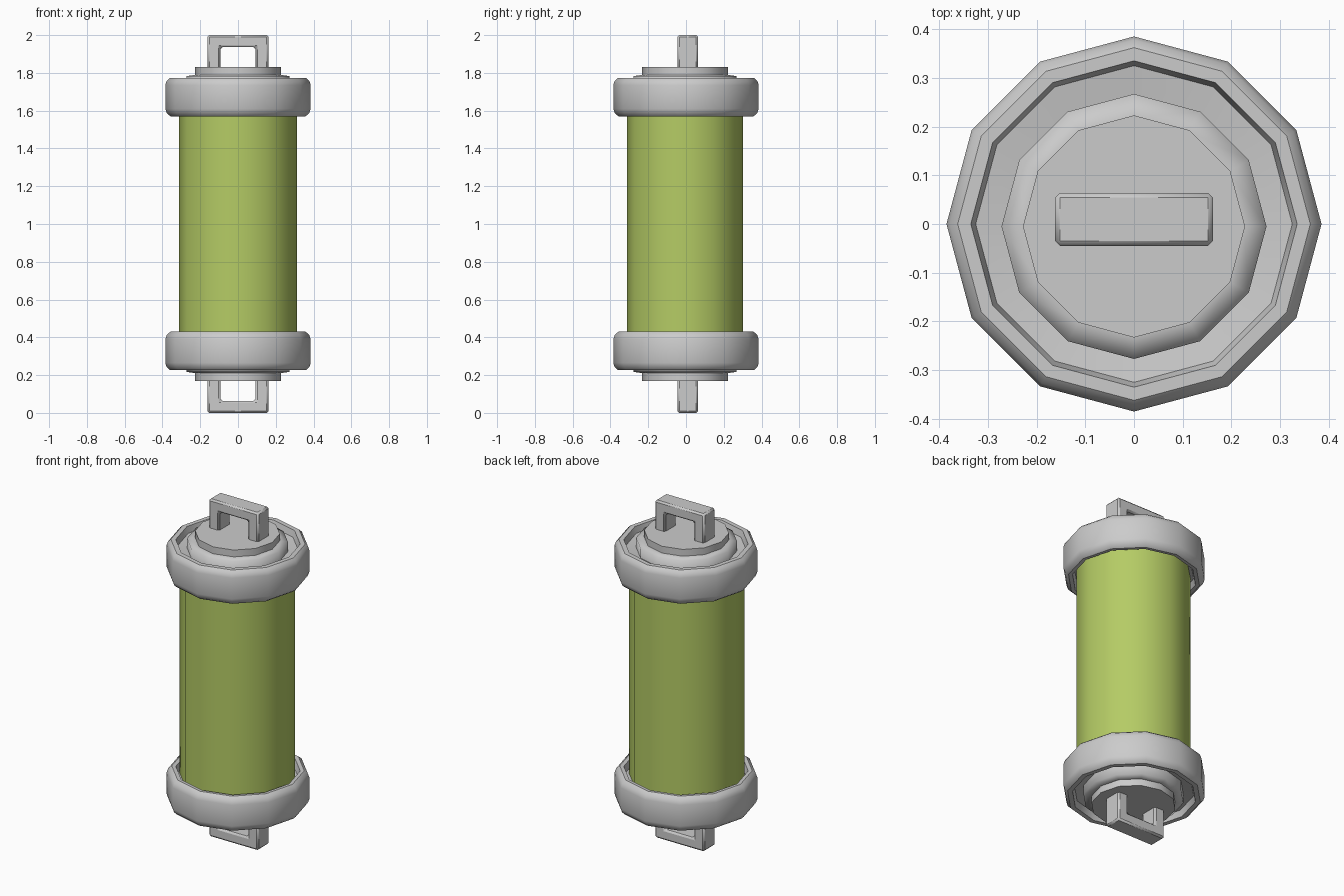
import bpy, bmesh, math
from mathutils import Vector

if "Cube" in bpy.data.objects:
    bpy.data.objects.remove(bpy.data.objects["Cube"])

SIDES = 12
MID = 1.0  # height of the mirror plane between the two ends


def finish(name, bm, angle=40):
    bmesh.ops.remove_doubles(bm, verts=bm.verts, dist=1e-5)
    bmesh.ops.recalc_face_normals(bm, faces=bm.faces)
    mesh = bpy.data.meshes.new(name)
    bm.to_mesh(mesh)
    bm.free()
    ob = bpy.data.objects.new(name, mesh)
    bpy.context.collection.objects.link(ob)
    bpy.ops.object.select_all(action='DESELECT')
    ob.select_set(True)
    bpy.context.view_layer.objects.active = ob
    bpy.ops.object.shade_smooth_by_angle(angle=math.radians(angle))
    return ob


def lathe(name, profile, side=1, closed=False, y=0.0, y_scale=1.0, angle=40):
    """Revolve (radius, height from the middle) points; open ends get flat caps."""
    bm = bmesh.new()
    rings = []
    for r, h in profile:
        ring = []
        for i in range(SIDES):
            a = math.tau * i / SIDES
            ring.append(bm.verts.new((r * math.cos(a), y + r * y_scale * math.sin(a),
                                      MID + side * h)))
        rings.append(ring)
    pairs = list(zip(rings, rings[1:]))
    if closed:
        pairs.append((rings[-1], rings[0]))
    else:
        bm.faces.new(rings[0])
        bm.faces.new(rings[-1])
    for a, b in pairs:
        for i in range(SIDES):
            j = (i + 1) % SIDES
            bm.faces.new((a[i], a[j], b[j], b[i]))
    return finish(name, bm, angle)


def handle(name, side):
    """Square-cornered U-shaped handle extruded along y, lightly chamfered."""
    outline = [(-0.162, 0.81), (-0.162, 1.0), (0.162, 1.0), (0.162, 0.81),
               (0.093, 0.81), (0.093, 0.936), (-0.093, 0.936), (-0.093, 0.81)]
    bm = bmesh.new()
    face = bm.faces.new([bm.verts.new((x, -0.045, MID + side * h)) for x, h in outline])
    ext = bmesh.ops.extrude_face_region(bm, geom=[face])
    verts = [v for v in ext['geom'] if isinstance(v, bmesh.types.BMVert)]
    bmesh.ops.translate(bm, verts=verts, vec=Vector((0, 0.109, 0)))
    ob = finish(name, bm, 30)
    bevel = ob.modifiers.new("chamfer", 'BEVEL')
    bevel.width = 0.01
    bevel.segments = 1
    return ob


# Green tube body
body = lathe("tube_body", [(0.313, -0.72), (0.313, 0.72)], y=-0.005, y_scale=0.982)
green = bpy.data.materials.new("green")
green.diffuse_color = (0.46, 0.60, 0.13, 1)
green.use_nodes = True
green.node_tree.nodes["Principled BSDF"].inputs["Base Color"].default_value = green.diffuse_color
body.data.materials.append(green)

# Rounded collar profile with a recess on both faces
collar = [(0.28, 0.615), (0.325, 0.61), (0.335, 0.572), (0.357, 0.57), (0.376, 0.585),
          (0.385, 0.61), (0.385, 0.735), (0.378, 0.757), (0.362, 0.772), (0.335, 0.772),
          (0.325, 0.735), (0.26, 0.725)]

for label, side in (("top", 1), ("bottom", -1)):
    lathe(label + "_collar", collar, side, closed=True, angle=42)
    # Stepped end cap
    lathe(label + "_step", [(0.272, 0.70), (0.272, 0.783), (0.225, 0.79)], side,
          y=-0.005, angle=85)
    lathe(label + "_disc", [(0.228, 0.77), (0.228, 0.83)], side, y=-0.005)
    handle(label + "_handle", side)
